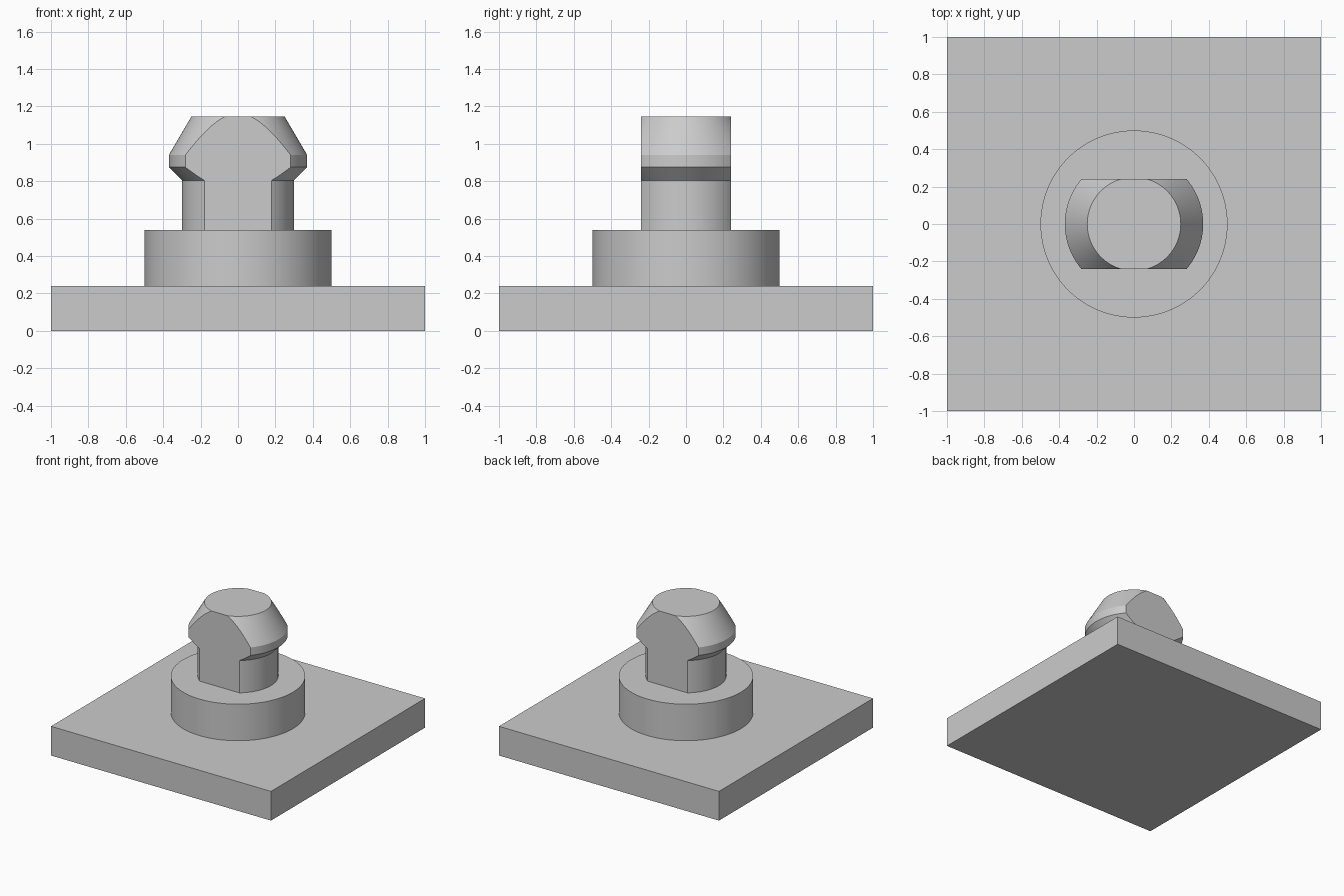
import bpy
import bmesh
from math import cos, sin, tau, radians

SEGMENTS = 96

if "Cube" in bpy.data.objects:
    bpy.data.objects.remove(bpy.data.objects["Cube"], do_unlink=True)

GREY = (0.6, 0.6, 0.6, 1.0)
grey = bpy.data.materials.new("plain grey")
grey.use_nodes = True
grey.diffuse_color = GREY
grey.node_tree.nodes["Principled BSDF"].inputs["Base Color"].default_value = GREY


def finish(name, bm):
    """Turn a bmesh into a named object with smooth sides and sharp edges."""
    bmesh.ops.recalc_face_normals(bm, faces=bm.faces[:])
    mesh = bpy.data.meshes.new(name)
    bm.to_mesh(mesh)
    bm.free()
    mesh.materials.append(grey)
    obj = bpy.data.objects.new(name, mesh)
    bpy.context.collection.objects.link(obj)
    bpy.ops.object.select_all(action="DESELECT")
    obj.select_set(True)
    bpy.context.view_layer.objects.active = obj
    bpy.ops.object.shade_smooth_by_angle(angle=radians(20))
    return obj


def lathe(profile):
    """Closed solid of revolution from (radius, height) pairs."""
    bm = bmesh.new()
    angles = [tau * i / SEGMENTS for i in range(SEGMENTS)]
    rings = [[bm.verts.new((r * cos(a), r * sin(a), z)) for a in angles]
             for r, z in profile]
    for low, high in zip(rings, rings[1:]):
        for i in range(SEGMENTS):
            j = (i + 1) % SEGMENTS
            bm.faces.new((low[i], low[j], high[j], high[i]))
    bm.faces.new(rings[0][::-1])
    bm.faces.new(rings[-1])
    return bm


def cut_flat(bm, side, distance):
    """Slice off everything beyond a front or back plane and cap the cut."""
    cut = bmesh.ops.bisect_plane(
        bm, geom=bm.verts[:] + bm.edges[:] + bm.faces[:],
        plane_co=(0, side * distance, 0), plane_no=(0, side, 0),
        clear_outer=True)
    edges = [e for e in cut["geom_cut"] if isinstance(e, bmesh.types.BMEdge)]
    bmesh.ops.contextual_create(bm, geom=edges)


# Square base plate
bm = bmesh.new()
bmesh.ops.create_cube(bm, size=1)
bmesh.ops.scale(bm, vec=(2, 2, 0.24), verts=bm.verts)
bmesh.ops.translate(bm, vec=(0, 0, 0.12), verts=bm.verts)
finish("base_plate", bm)

# Round collar on the plate
finish("collar", lathe([(0.5, 0.23), (0.5, 0.54)]))

# Stem with flared, tapered head, flattened front and back
bm = lathe([(0.3, 0.52), (0.3, 0.805), (0.37, 0.875), (0.37, 0.94), (0.25, 1.145)])
for side in (-1, 1):
    cut_flat(bm, side, 0.24)
finish("clip_head", bm)
